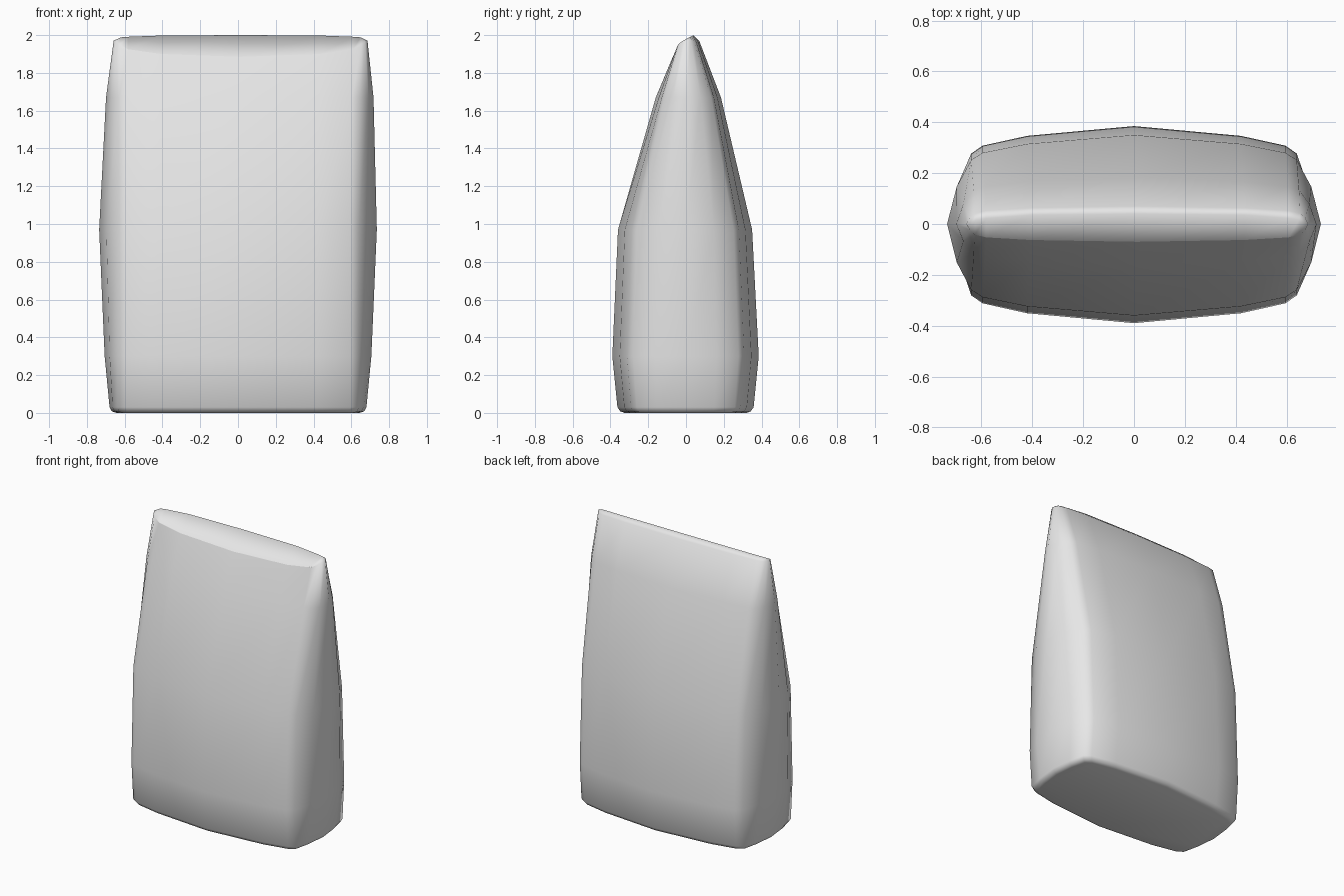
import bpy, bmesh

cube = bpy.data.objects.get("Cube")
if cube:
    bpy.data.objects.remove(cube, do_unlink=True)

grey = bpy.data.materials.new("light grey")
grey.use_nodes = True
colour = (0.8, 0.8, 0.8, 1)
grey.diffuse_color = colour
grey.node_tree.nodes["Principled BSDF"].inputs["Base Color"].default_value = colour

# Quarter plan: position across, and depth as a share of the full depth
ACROSS = [0, .42, .595, .64]
DEPTH = [1, .9, .8, .72, .42, 0]
RIM_DEPTH = [1, .9, .75, .6, .35, 0]
RIM_HEIGHT = [1.885, 1.9, 1.925, 1.95, 1.965, 1.97]

# Height, half width at the middle of the side, front depth, back depth, inset
LEVELS = [
    (0, .68, .36, .355, .035),
    (.008, .68, .36, .355, .012),
    (.03, .68, .363, .358, 0),
    (.3, .706, .39, .385, 0),
    (.97, .735, .36, .35, 0),
    (1.67, .708, .16, .185, 0),
]


def stations(width):
    return ACROSS + [.64 + (width - .64) * .6, width]


def full_ring(front, back):
    """Join the front and back quarters and mirror them across x."""
    half = front + back[-2::-1]
    loop = half + [(-x, y, z) for x, y, z in half[-2:0:-1]]
    return [(x + .014 * max(0, z - 1), y, z) for x, y, z in loop]


def level_ring(z, width, front, back, inset):
    xs = [x * (1 - inset / width) for x in stations(width)]
    return full_ring([(x, -(front - inset) * d, z) for x, d in zip(xs, DEPTH)],
                     [(x, (back - inset) * d, z) for x, d in zip(xs, DEPTH)])


rings = [level_ring(*level) for level in LEVELS]

# Pinched mouth: a dipping front rim, a back rim and one raised crest
xs = stations(.672)
rings.append(full_ring(
    [(x, -.07 * d, z) for x, d, z in zip(xs, RIM_DEPTH, RIM_HEIGHT)],
    [(x, .07 * d, 1.97) for x, d in zip(xs, RIM_DEPTH)]))
crest = [(min(x, .635), .04 - .03 * (x / .68) ** 4, 2 - .015 * (x / .68) ** 4) for x in xs[:4]]
crest += [crest[-1]] * 2
rings.append(full_ring(crest, crest))

# Loft the rings into the bag
bm = bmesh.new()
loops = [[bm.verts.new(p) for p in ring] for ring in rings]
count = len(loops[0])
for low, high in zip(loops, loops[1:]):
    for i in range(count):
        j = (i + 1) % count
        bm.faces.new((low[i], low[j], high[j], high[i]))
bm.faces.new(loops[0][::-1])
for face in bm.faces:
    face.smooth = True

# Crisp fold along the front rim
rim = set(loops[-2])
for edge in bm.edges:
    if all(v in rim and v.co.y < -.03 for v in edge.verts):
        edge.smooth = False
bmesh.ops.remove_doubles(bm, verts=bm.verts[:], dist=.0005)
bmesh.ops.recalc_face_normals(bm, faces=bm.faces[:])

mesh = bpy.data.meshes.new("bag_body")
bm.to_mesh(mesh)
bm.free()
mesh.materials.append(grey)
bag = bpy.data.objects.new("bag_body", mesh)
bpy.context.collection.objects.link(bag)
